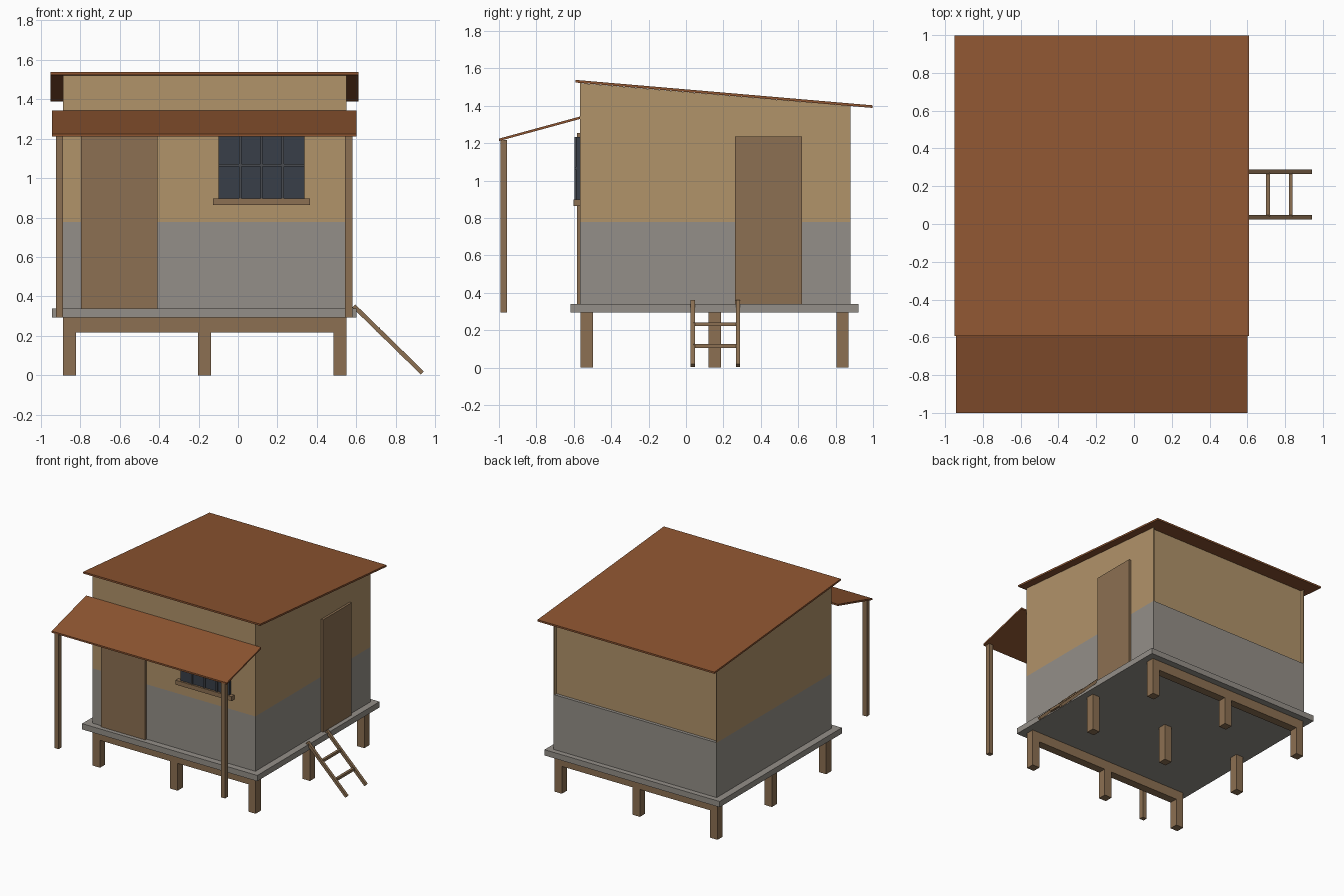
import bpy
import math
from mathutils import Vector

cube = bpy.data.objects.get("Cube")
if cube:
    bpy.data.objects.remove(cube, do_unlink=True)


def material(name, rgb):
    """Flat material from an sRGB 0-255 colour."""
    lin = [((c / 255 + 0.055) / 1.055) ** 2.4 for c in rgb] + [1.0]
    m = bpy.data.materials.new(name)
    m.use_nodes = True
    m.diffuse_color = lin
    bsdf = m.node_tree.nodes["Principled BSDF"]
    bsdf.inputs["Base Color"].default_value = lin
    bsdf.inputs["Roughness"].default_value = 0.9
    return m


TAN = material("tan_plaster", (177, 147, 106))
GREY = material("grey_concrete", (148, 143, 136))
WOOD = material("brown_wood", (140, 112, 82))
ROOF = material("rust_roof", (142, 85, 49))
GLASS = material("dark_glass", (57, 63, 72))
FRAME = material("window_bar_grey", (72, 75, 80))


def extrude_x(name, profile, x0, x1, mat):
    """Prism along x from a (y, z) profile."""
    n = len(profile)
    verts = [(x, y, z) for x in (x0, x1) for y, z in profile]
    faces = [tuple(reversed(range(n))), tuple(range(n, 2 * n))]
    faces += [(i, (i + 1) % n, n + (i + 1) % n, n + i) for i in range(n)]
    me = bpy.data.meshes.new(name)
    me.from_pydata(verts, [], faces)
    me.materials.append(mat)
    ob = bpy.data.objects.new(name, me)
    bpy.context.collection.objects.link(ob)
    return ob


def box(name, x, y, z, mat):
    """Box from (min, max) ranges."""
    return extrude_x(name, [(y[0], z[0]), (y[1], z[0]), (y[1], z[1]), (y[0], z[1])],
                     x[0], x[1], mat)


def slab(name, a, b, thick, x, mat):
    """Sloping sheet whose top runs from (y, z) a to b."""
    return extrude_x(name, [(a[0], a[1] - thick), (b[0], b[1] - thick), b, a],
                     x[0], x[1], mat)


X0, X1 = -0.887, 0.55          # house width
Y0, Y1 = -0.567, 0.88          # house depth
FLOOR, SPLIT = 0.34, 0.777     # floor top, colour change height
DECK = 0.294                   # floor underside


def eave(y):
    """Height of the roof underside at depth y."""
    return 1.523 + (y + 0.592) * (1.388 - 1.523) / 1.59


# Floor slab and walls
box("floor_slab", (-0.942, 0.602), (-0.617, 0.922), (DECK, FLOOR), GREY)
box("lower_wall", (X0, X1), (Y0, Y1), (FLOOR, SPLIT), GREY)


def upper_wall(name, x0, x1, y1):
    extrude_x(name, [(Y0, SPLIT), (y1, SPLIT), (y1, eave(y1)), (Y0, eave(Y0))], x0, x1, TAN)


# The back of the upper wall sits slightly behind the side walls
side = 0.008
upper_wall("upper_wall", X0 + side, X1 - side, Y1 - 0.025)
upper_wall("upper_side_wall_right", X0, X0 + side, Y1)
upper_wall("upper_side_wall_left", X1 - side, X1, Y1)

# Main roof and porch roof
slab("main_roof", (-0.592, 1.538), (0.998, 1.402), 0.014, (-0.95, 0.61), ROOF)
slab("porch_roof", (-1.0, 1.224), (Y0, 1.342), 0.013, (-0.942, 0.601), ROOF)

# Porch posts
for name, x in (("right", -0.924), ("left", 0.543)):
    box("porch_post_" + name, (x, x + 0.037), (-0.992, -0.957), (DECK, 1.216), WOOD)

# Stilts in a three by three grid, with beams under the front and back rows
W = 0.065
for j, y in enumerate((-0.563, 0.121, 0.805)):
    beam = j != 1
    top = 0.218 if beam else DECK
    for i, x in enumerate((X0, -0.203, X1 - W)):
        box(f"stilt_{j}_{i}", (x, x + W), (y, y + W), (0, top), WOOD)
    if beam:
        box("beam_front" if j == 0 else "beam_back", (X0, X1), (y, y + W), (top, DECK), WOOD)

# Doors
box("front_door", (-0.797, -0.409), (Y0 - 0.017, Y0 + 0.01), (FLOOR, 1.255), WOOD)
box("side_door", (X1 - 0.01, X1 + 0.018), (0.262, 0.62), (FLOOR, 1.235), WOOD)

# Window with bars and sill
wx, wz = (-0.098, 0.336), (0.898, 1.232)
box("window_glass", wx, (-0.587, Y0 + 0.01), wz, GLASS)
for i in range(1, 4):
    cx = wx[0] + (wx[1] - wx[0]) * i / 4
    box(f"window_bar_{i}", (cx - 0.006, cx + 0.006), (-0.597, -0.58), wz, FRAME)
box("window_crossbar", wx, (-0.596, -0.58), (1.059, 1.071), FRAME)
box("window_sill", (-0.128, 0.364), (-0.602, Y0 + 0.01), (0.863, 0.898), WOOD)

# Ladder leaning on the floor edge
foot, head = Vector((0.935, 0, 0.012)), Vector((0.587, 0, 0.352))
run = head - foot
angle = -math.atan2(run.z, run.x)
for name, y in (("front", 0.025), ("back", 0.266)):
    half = run.length / 2
    rail = box("ladder_rail_" + name, (-half, half), (y, y + 0.022), (-0.011, 0.011), WOOD)
    rail.location = (foot + head) / 2
    rail.rotation_euler.y = angle
for i, x in enumerate((0.71, 0.83)):
    z = foot.z + (x - foot.x) * run.z / run.x
    box(f"ladder_rung_{i}", (x - 0.01, x + 0.01), (0.04, 0.27), (z - 0.01, z + 0.01), WOOD)
